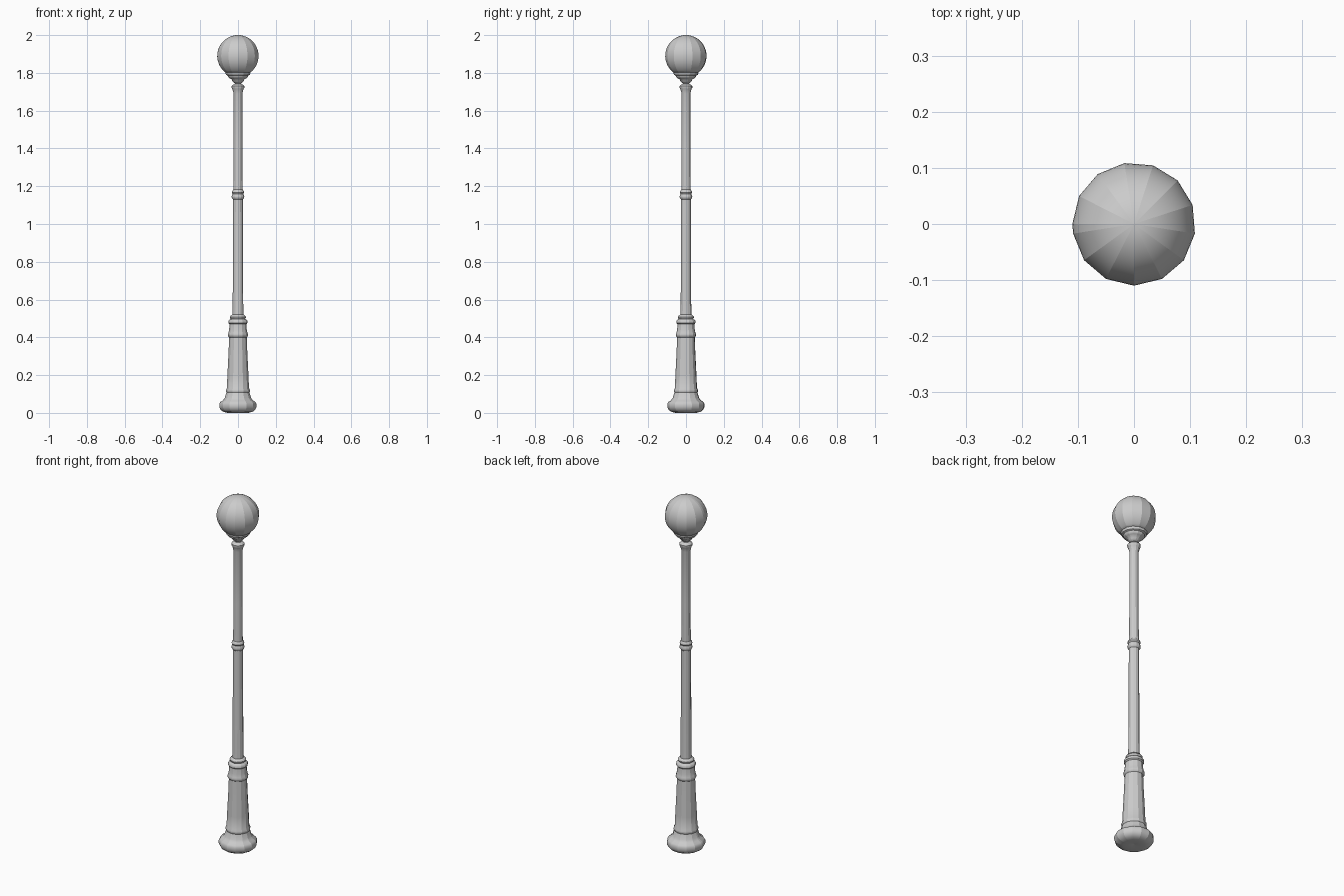
import bpy, bmesh
from math import sin, cos, radians, pi

# Thirteen 27 degree facets plus one narrow closing facet
ANGLES = [radians(180 - 27 * k) for k in range(14)]


def lathe(name, profile):
    bm = bmesh.new()
    rings = []
    for r, z in profile:
        if r == 0:
            rings.append([bm.verts.new((0, 0, z))] * len(ANGLES))
        else:
            rings.append([bm.verts.new((r * cos(a), r * sin(a), z)) for a in ANGLES])
    n = len(ANGLES)
    for a, b in zip(rings, rings[1:]):
        for i in range(n):
            j = (i + 1) % n
            quad = list(dict.fromkeys((a[i], a[j], b[j], b[i])))
            bm.faces.new(quad)
    bmesh.ops.recalc_face_normals(bm, faces=bm.faces)
    for f in bm.faces:
        f.smooth = True
    # Keep the vertical facet edges and strong profile breaks crisp
    for e in bm.edges:
        v, w = e.verts
        vertical = abs(v.co.z - w.co.z) > 1e-6
        e.smooth = not vertical and e.calc_face_angle(0) < radians(40)
    me = bpy.data.meshes.new(name)
    bm.to_mesh(me)
    bm.free()
    ob = bpy.data.objects.new(name, me)
    bpy.context.collection.objects.link(ob)
    return ob


# Moulded foot and tapered pedestal
lathe("pedestal", [
    (0, 0.008), (0.055, 0.0), (0.078, 0.006), (0.092, 0.016), (0.099, 0.03),
    (0.099, 0.048), (0.093, 0.058), (0.080, 0.066), (0.070, 0.08),
    (0.064, 0.10), (0.061, 0.107), (0.064, 0.113), (0.064, 0.122),
    (0.059, 0.13), (0.056, 0.20), (0.050, 0.32), (0.047, 0.40),
    (0.053, 0.407), (0.054, 0.415), (0.051, 0.423), (0.047, 0.44),
    (0.045, 0.47), (0.051, 0.476), (0.051, 0.487), (0.045, 0.494),
    (0.037, 0.497), (0.042, 0.502), (0.043, 0.508), (0.039, 0.514),
    (0.031, 0.52), (0, 0.52)])

# Lower shaft with its middle collar
lathe("lower_shaft", [
    (0, 0.515), (0.030, 0.515), (0.028, 0.58), (0.026, 1.13), (0.032, 1.137),
    (0.034, 1.145), (0.031, 1.153), (0.029, 1.16), (0.033, 1.167),
    (0.031, 1.175), (0.024, 1.183), (0, 1.183)])

# Upper shaft with its capital
lathe("upper_shaft", [
    (0, 1.175), (0.025, 1.175), (0.023, 1.40), (0.023, 1.69), (0.027, 1.705),
    (0.030, 1.715), (0.034, 1.722), (0.034, 1.731), (0.028, 1.737),
    (0.018, 1.742), (0.015, 1.75), (0, 1.75)])

# Stepped cup carrying the globe
lathe("globe_holder", [
    (0, 1.742), (0.017, 1.745), (0.030, 1.756), (0.034, 1.766), (0.045, 1.772),
    (0.053, 1.778), (0.055, 1.786), (0.063, 1.790), (0.066, 1.798),
    (0.066, 1.808), (0, 1.808)])

# Globe
R, CZ = 0.110, 1.890
globe = [(0, 1.80)]
for i in range(23):
    t = -pi * 0.29 + i * (pi * 0.79) / 23
    globe.append((R * cos(t), CZ + R * sin(t)))
globe.append((0, CZ + R))
lathe("globe", globe)
